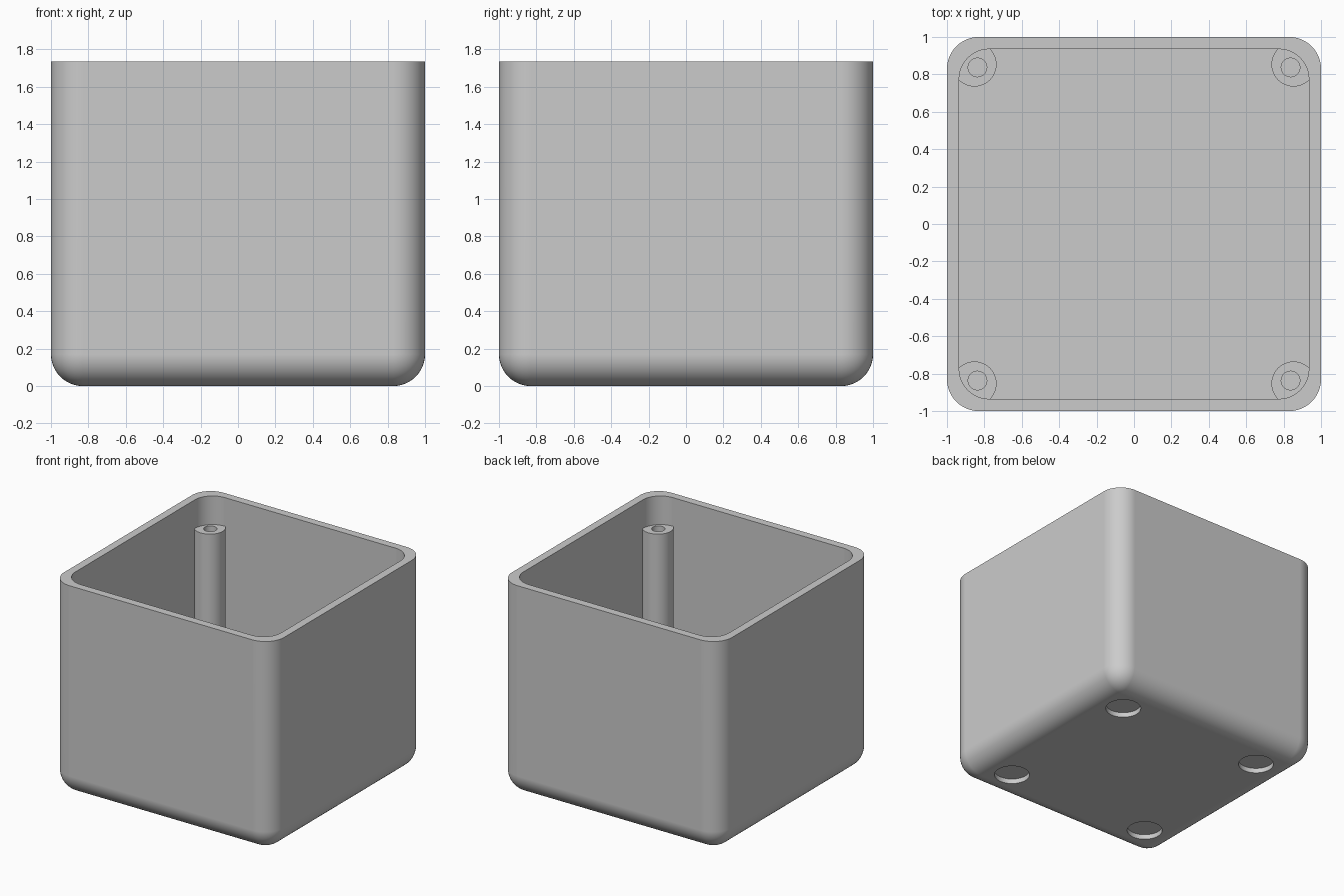
import bpy
import bmesh

HEIGHT = 1.735
FLOOR = 0.08
POST_TOP = 1.5

default = bpy.data.objects.get("Cube")
if default:
    bpy.data.objects.remove(default, do_unlink=True)

grey = bpy.data.materials.new("light grey plastic")
grey.use_nodes = True
grey.diffuse_color = (0.6, 0.6, 0.6, 1)
grey.node_tree.nodes["Principled BSDF"].inputs["Base Color"].default_value = (0.6, 0.6, 0.6, 1)


def add_object(name, bm):
    mesh = bpy.data.meshes.new(name)
    bmesh.ops.recalc_face_normals(bm, faces=bm.faces)
    bm.to_mesh(mesh)
    bm.free()
    mesh.materials.append(grey)
    obj = bpy.data.objects.new(name, mesh)
    bpy.context.collection.objects.link(obj)
    return obj


def rounded_box(name, half, bottom, top, radius, round_bottom=False):
    """Square box with rounded upright edges and, optionally, a rounded base."""
    bm = bmesh.new()
    bmesh.ops.create_cube(bm, size=2)
    for v in bm.verts:
        v.co.x *= half
        v.co.y *= half
        v.co.z = top if v.co.z > 0 else bottom
    edges = []
    for e in bm.edges:
        a, b = e.verts
        upright = abs(a.co.z - b.co.z) > 0.01
        base = max(a.co.z, b.co.z) < bottom + 0.01
        if upright or (base and round_bottom):
            edges.append(e)
    bmesh.ops.bevel(bm, geom=edges, offset=radius, offset_type='OFFSET',
                    segments=12, profile=0.5, affect='EDGES', clamp_overlap=False)
    return add_object(name, bm)


def cylinder(name, x, y, radius, bottom, top):
    bm = bmesh.new()
    bmesh.ops.create_cone(bm, cap_ends=True, segments=48, radius1=radius,
                          radius2=radius, depth=top - bottom)
    bmesh.ops.translate(bm, verts=bm.verts, vec=(x, y, (top + bottom) / 2))
    return add_object(name, bm)


def activate(obj):
    bpy.ops.object.select_all(action='DESELECT')
    obj.select_set(True)
    bpy.context.view_layer.objects.active = obj


def combine(obj, other, operation):
    """Apply a boolean and discard the helper."""
    activate(obj)
    mod = obj.modifiers.new("boolean", 'BOOLEAN')
    mod.operation = operation
    mod.solver = 'EXACT'
    mod.object = other
    bpy.ops.object.modifier_apply(modifier=mod.name)
    bpy.data.objects.remove(other, do_unlink=True)


def smooth(obj):
    activate(obj)
    bpy.ops.object.shade_smooth_by_angle(angle=0.6)
    mod = obj.modifiers.new("flat panels", 'WEIGHTED_NORMAL')
    mod.keep_sharp = True


# Open box: rounded body with a hollow inside
box = rounded_box("box_body", 1, 0, HEIGHT, 0.17, round_bottom=True)
combine(box, rounded_box("cavity", 0.935, FLOOR, HEIGHT + 0.2, 0.16), 'DIFFERENCE')

for sx, side in ((-1, "right"), (1, "left")):
    for sy, end in ((-1, "front"), (1, "back")):
        # Shallow round recess under the base
        recess = cylinder("recess", sx * 0.667, sy * 0.667, 0.135, -0.1, 0.04)
        combine(box, recess, 'DIFFERENCE')

        # Corner screw post, trimmed to sit inside the wall
        post = cylinder(f"screw_post_{end}_{side}", sx * 0.853, sy * 0.853,
                        0.118, FLOOR - 0.02, POST_TOP)
        combine(post, rounded_box("trim", 0.95, 0, HEIGHT, 0.16), 'INTERSECT')
        hole = cylinder("screw_hole", sx * 0.837, sy * 0.837, 0.05,
                        POST_TOP - 0.6, POST_TOP + 0.1)
        combine(post, hole, 'DIFFERENCE')
        smooth(post)

smooth(box)
